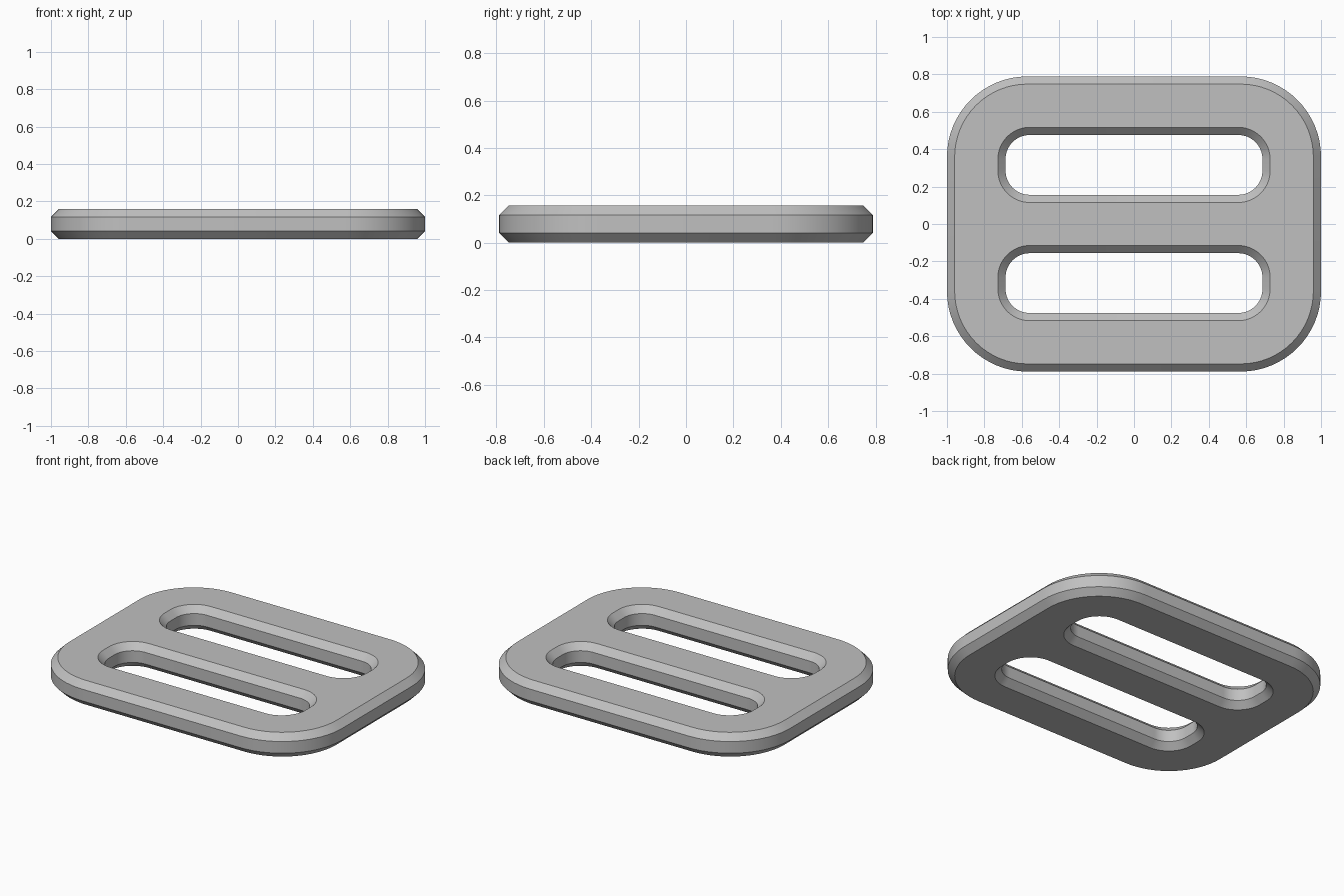
import bpy, bmesh, math

cube = bpy.data.objects.get("Cube")
if cube:
    bpy.data.objects.remove(cube, do_unlink=True)

HEIGHT = 0.158
CHAMFER = 0.041
ARC_STEPS = 16

grey = bpy.data.materials.new("plain_grey")
grey.use_nodes = True
colour = (0.53, 0.53, 0.53, 1)
grey.diffuse_color = colour
grey.node_tree.nodes["Principled BSDF"].inputs["Base Color"].default_value = colour


def rounded_rect(bm, cy, hx, hy, radius, z):
    """Ring of vertices around a rounded rectangle."""
    verts = []
    corners = ((1, 1), (-1, 1), (-1, -1), (1, -1))
    for i, (sx, sy) in enumerate(corners):
        for k in range(ARC_STEPS + 1):
            a = math.pi / 2 * (i + k / ARC_STEPS)
            x = sx * (hx - radius) + radius * math.cos(a)
            y = cy + sy * (hy - radius) + radius * math.sin(a)
            verts.append(bm.verts.new((x, y, z)))
    return verts


def chamfered_wall(bm, cy, hx, hy, radius, grow):
    """Wall with both rims chamfered; grow is the rim offset. Returns rim edges."""
    levels = ((grow, 0), (0, CHAMFER), (0, HEIGHT - CHAMFER), (grow, HEIGHT))
    rings = [rounded_rect(bm, cy, hx + d, hy + d, radius + d, z) for d, z in levels]
    n = len(rings[0])
    for low, high in zip(rings, rings[1:]):
        for i in range(n):
            j = (i + 1) % n
            bm.faces.new((low[i], low[j], high[j], high[i]))
    return [[bm.edges.get((r[i], r[(i + 1) % n])) for i in range(n)]
            for r in (rings[0], rings[-1])]


bm = bmesh.new()
# Outer edge, then the two strap slots
walls = [chamfered_wall(bm, 0, 1.0, 0.789, 0.43, -CHAMFER)]
for side in (-1, 1):
    walls.append(chamfered_wall(bm, side * 0.316, 0.687, 0.16, 0.13, CHAMFER))

# Flat bottom and top, filled around the slots
for level, z in ((0, -1), (1, 1)):
    edges = [e for wall in walls for e in wall[level]]
    bmesh.ops.triangle_fill(bm, use_beauty=True, use_dissolve=False,
                            edges=edges, normal=(0, 0, z))
bmesh.ops.recalc_face_normals(bm, faces=bm.faces[:])

mesh = bpy.data.meshes.new("strap_slider")
bm.to_mesh(mesh)
bm.free()
mesh.materials.append(grey)
slider = bpy.data.objects.new("strap_slider", mesh)
bpy.context.collection.objects.link(slider)

bpy.ops.object.select_all(action="DESELECT")
slider.select_set(True)
bpy.context.view_layer.objects.active = slider
bpy.ops.object.shade_smooth_by_angle(angle=math.radians(30))
